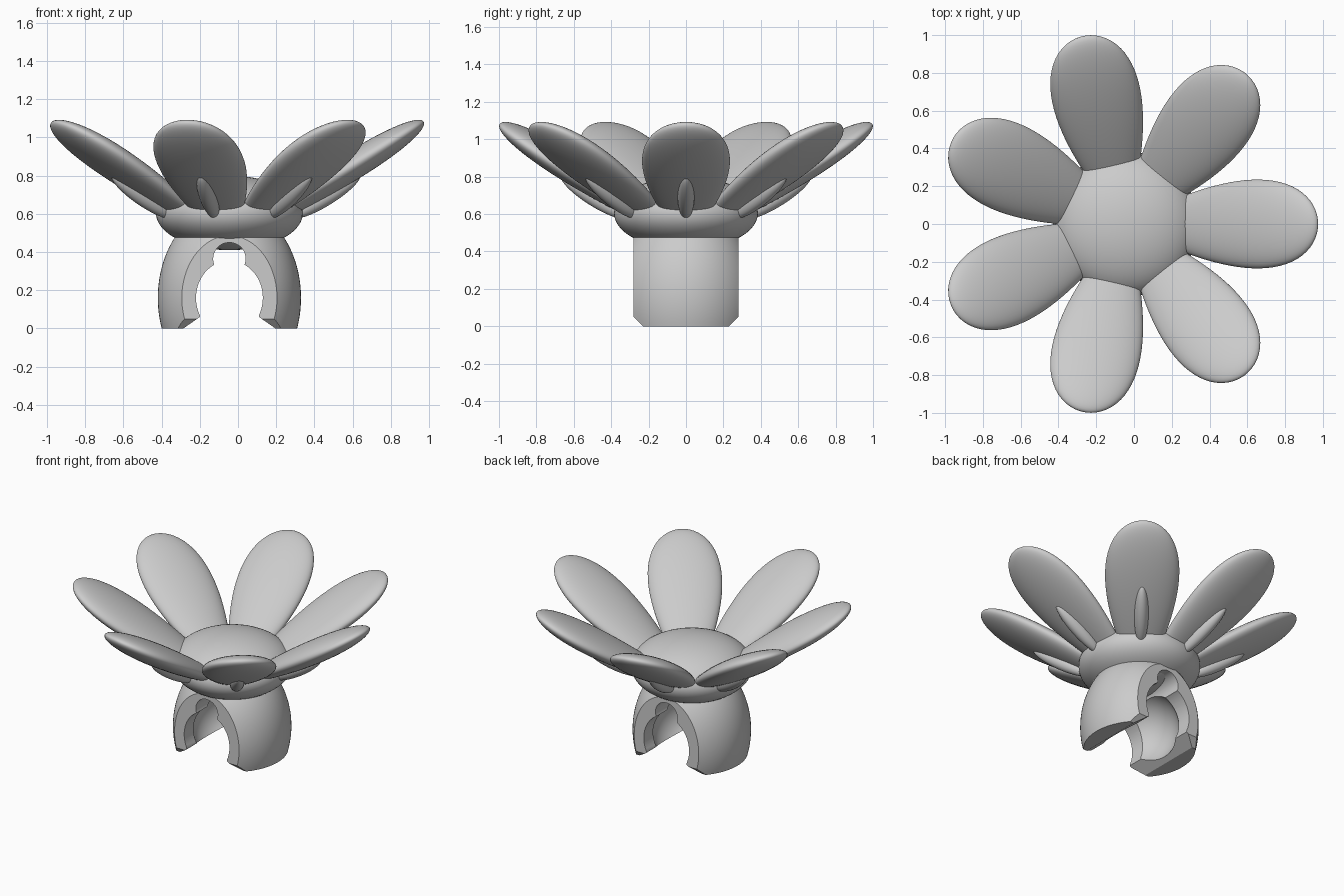
import bpy, bmesh, math
from mathutils import Matrix, Vector

cube = bpy.data.objects.get("Cube")
if cube:
    bpy.data.objects.remove(cube, do_unlink=True)

CX = -0.045          # axis of the flower
PETALS = 7
GREY = (0.6, 0.6, 0.6, 1)

mat = bpy.data.materials.new("plain grey")
mat.use_nodes = True
mat.diffuse_color = GREY
mat.node_tree.nodes["Principled BSDF"].inputs["Base Color"].default_value = GREY


def finish(bm, name):
    bmesh.ops.recalc_face_normals(bm, faces=bm.faces)
    mesh = bpy.data.meshes.new(name)
    bm.to_mesh(mesh)
    bm.free()
    mesh.materials.append(mat)
    obj = bpy.data.objects.new(name, mesh)
    bpy.context.collection.objects.link(obj)
    return obj


def smooth(obj, angle):
    bpy.ops.object.select_all(action='DESELECT')
    obj.select_set(True)
    bpy.context.view_layer.objects.active = obj
    bpy.ops.object.shade_smooth_by_angle(angle=math.radians(angle))


def loft(rings, name):
    """Skin a list of equal point loops and cap both ends."""
    bm = bmesh.new()
    loops = [[bm.verts.new(p) for p in ring] for ring in rings]
    n = len(loops[0])
    for a, b in zip(loops, loops[1:]):
        for i in range(n):
            j = (i + 1) % n
            bm.faces.new((a[i], a[j], b[j], b[i]))
    bm.faces.new(loops[0])
    bm.faces.new(loops[-1])
    return finish(bm, name)


def ellipse_y(y, rx, rz, cz, n=64):
    return [(CX + rx * math.cos(2 * math.pi * i / n), y,
             cz + rz * math.sin(2 * math.pi * i / n)) for i in range(n)]


def prism_x(points, name):
    return loft([[(x, y, z) for y, z in points] for x in (-0.6, 0.6)], name)


def cut(target, cutter):
    mod = target.modifiers.new("cut", 'BOOLEAN')
    mod.operation = 'DIFFERENCE'
    mod.solver = 'EXACT'
    mod.object = cutter
    bpy.context.view_layer.objects.active = target
    bpy.ops.object.modifier_apply(modifier=mod.name)
    bpy.data.objects.remove(cutter, do_unlink=True)


def ellipsoid(name, size, centre=(0, 0, 0), shape=None):
    bm = bmesh.new()
    bmesh.ops.create_uvsphere(bm, u_segments=56, v_segments=36, radius=1)
    # poles run along the length (local x)
    bmesh.ops.rotate(bm, verts=bm.verts, matrix=Matrix.Rotation(math.pi / 2, 3, 'Y'))
    for v in bm.verts:
        if shape:
            shape(v)
        v.co = Vector([c * s + o for c, s, o in zip(v.co, size, centre)])
    return finish(bm, name)


# Flower centre
smooth(ellipsoid("flower_centre", (0.385, 0.385, 0.195), (CX, 0, 0.605)), 60)


# Petals: egg outline, wider and thicker towards the tip
def egg(v):
    u = v.co.x
    v.co.y *= 1 + 0.4 * u
    v.co.z *= 1 + 0.25 * u


tilt = math.atan(0.62)


def radial(name, size, r, z, angle, shape=None):
    obj = ellipsoid(name, size, shape=shape)
    obj.matrix_world = (Matrix.Translation((CX, 0, 0)) @ Matrix.Rotation(angle, 4, 'Z')
                        @ Matrix.Translation((r, 0, z)) @ Matrix.Rotation(-tilt, 4, 'Y'))
    smooth(obj, 60)


for k in range(PETALS):
    a = 2 * math.pi * k / PETALS
    radial(f"petal_{k + 1}", (0.55, 0.22, 0.072), 0.55, 0.793, a, egg)
    radial(f"petal_rib_{k + 1}", (0.21, 0.045, 0.05), 0.505, 0.694, a)


# Clip body: round sections, bulging at mid height
def section(z, n=96):
    r = 0.375 * math.sqrt(1 - ((z - 0.16) / 0.49) ** 2)
    return [(CX + r * math.cos(2 * math.pi * i / n), r * math.sin(2 * math.pi * i / n), z)
            for i in range(n)]


clip = loft([section(0.51 * i / 24) for i in range(25)], "clip_body")

# Flat front and back, chamfered along the bottom
for side in (-1, 1):
    outline = [(0.21, -0.02), (0.28, 0.05), (0.28, 0.6), (0.5, 0.6), (0.5, -0.02)]
    cut(clip, prism_x([(side * y, z) for y, z in outline], "face_cutter"))

# Socket: a straight bore with a rounder hollow inside
cut(clip, loft([ellipse_y(y, 0.175, 0.195, 0.16) for y in (-0.4, 0.4)], "bore_cutter"))
cut(clip, ellipsoid("socket_cutter", (0.25, 0.25, 0.25), (CX, 0, 0.16)))

# Round relief notch at the top of the bore
cut(clip, loft([ellipse_y(y, 0.085, 0.085, 0.365) for y in (-0.4, 0.4)], "notch_cutter"))

# Widening entry between the two legs
entry = [(-0.27, -0.02), (0.27, -0.02), (0.155, 0.06), (0.155, 0.12), (-0.155, 0.12), (-0.155, 0.06)]
cut(clip, loft([[(CX + x, y, z) for x, z in entry] for y in (-0.4, 0.4)], "entry_cutter"))
smooth(clip, 30)
